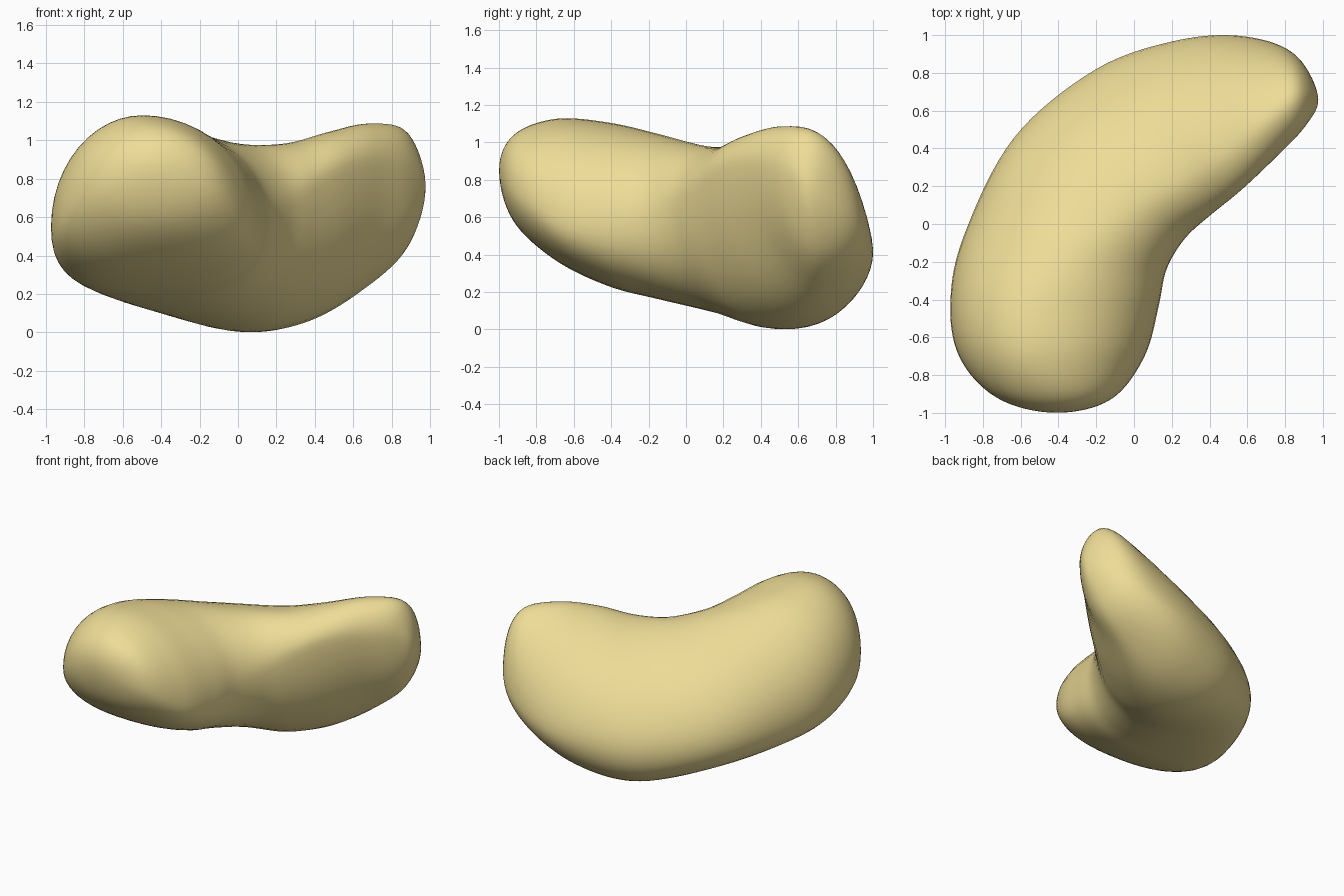
import bpy
import bmesh
from math import cos, sin, tau
from mathutils import Vector

if "Cube" in bpy.data.objects:
    bpy.data.objects.remove(bpy.data.objects["Cube"])

SIDES = 48   # points round each section
STEPS = 8    # rings between neighbouring sections

# Ends of the bean
FRONT_TIP = Vector((-0.42, -1.0, 0.85))
BACK_TIP = Vector((0.975, 0.68, 0.75))

# Sections: outer edge, inner edge, (top fraction, z), (bottom fraction, z),
# fullness of the (outer top, inner bottom, outer bottom) quarters
SECTIONS = [
    ((-.73, -.92, .77), (-.12, -.93, .76), (.50, 1.04), (.50, .58), (2.0, 2.1, 2.1)),
    ((-.93, -.70, .61), (.06, -.70, .60), (.44, 1.13), (.50, .37), (2.0, 2.4, 2.4)),
    ((-.975, -.40, .54), (.135, -.43, .57), (.45, 1.11), (.50, .23), (2.0, 2.5, 2.8)),
    ((-.90, -.05, .46), (.175, -.24, .60), (.54, 1.05), (.50, .16), (1.9, 2.4, 2.7)),
    ((-.64, .46, .39), (.27, -.08, .66), (.68, 0.985), (.46, .08), (1.75, 2.25, 2.4)),
    ((-.21, .82, .33), (.40, .04, .76), (.75, 0.985), (.42, -.002), (1.65, 2.15, 2.3)),
    ((.20, .97, .37), (.56, .17, .85), (.75, 1.045), (.42, .05), (1.6, 2.0, 2.1)),
    ((.55, 1.0, .44), (.74, .34, .88), (.70, 1.09), (.46, .21), (1.6, 1.8, 2.0)),
    ((.84, .91, .61), (.91, .52, .84), (.60, 1.04), (.50, .43), (1.8, 1.9, 2.0)),
]


def section_ring(outer, inner, top, bottom, fullness):
    """Four curved quarters joining the outer, top, inner and bottom extremes."""
    outer, inner = Vector(outer), Vector(inner)
    outer_top, inner_bottom, outer_bottom = fullness
    ring = []
    for i in range(SIDES):
        a = tau * i / SIDES
        c, s = cos(a), sin(a)
        frac, peak = top if s >= 0 else bottom
        side, end = (inner, 1.0) if c >= 0 else (outer, 0.0)
        if s >= 0:
            power = 1.0 if c >= 0 else 2 / outer_top
        else:
            power = 2 / (inner_bottom if c >= 0 else outer_bottom)
        across = frac + (end - frac) * abs(c) ** power
        point = outer.lerp(inner, across)
        point.z = side.z + (peak - side.z) * abs(s) ** power
        ring.append(point)
    return ring


def spline(a, b, c, d, t):
    return 0.5 * (2 * b + (c - a) * t + (2 * a - 5 * b + 4 * c - d) * t ** 2
                  + (3 * b - a - 3 * c + d) * t ** 3)


def opposite(ring):
    half = SIDES // 2
    return ring[half:] + ring[:half]


# Section rings, carried over each tip so the ends come out round
body = [section_ring(*s) for s in SECTIONS]
rings = ([opposite(body[0]), [FRONT_TIP] * SIDES] + body
         + [[BACK_TIP] * SIDES, opposite(body[-1])])

# Skin the sections
bm = bmesh.new()
loops = []
for k in range(1, len(rings) - 2):
    for step in range(STEPS):
        if k == 1 and step == 0:
            continue
        loops.append([bm.verts.new(spline(*quad, step / STEPS))
                      for quad in zip(*rings[k - 1:k + 3])])
for low, high in zip(loops, loops[1:]):
    for i in range(SIDES):
        j = (i + 1) % SIDES
        bm.faces.new((low[i], low[j], high[j], high[i]))
for tip, loop in ((FRONT_TIP, loops[0]), (BACK_TIP, loops[-1])):
    pole = bm.verts.new(tip)
    for i in range(SIDES):
        bm.faces.new((pole, loop[i], loop[(i + 1) % SIDES]))

# Soften the surface slightly
for _ in range(3):
    bmesh.ops.smooth_vert(bm, verts=bm.verts, factor=0.5,
                          use_axis_x=True, use_axis_y=True, use_axis_z=True)
bmesh.ops.recalc_face_normals(bm, faces=bm.faces)
for face in bm.faces:
    face.smooth = True

mesh = bpy.data.meshes.new("bean_body")
bm.to_mesh(mesh)
bm.free()
bean = bpy.data.objects.new("bean_body", mesh)
bpy.context.collection.objects.link(bean)

# Pale yellow skin
skin = bpy.data.materials.new("pale_yellow")
skin.use_nodes = True
colour = (0.86, 0.72, 0.31, 1.0)
skin.diffuse_color = colour
shader = next(n for n in skin.node_tree.nodes if n.type == "BSDF_PRINCIPLED")
shader.inputs["Base Color"].default_value = colour
shader.inputs["Roughness"].default_value = 0.6
mesh.materials.append(skin)
